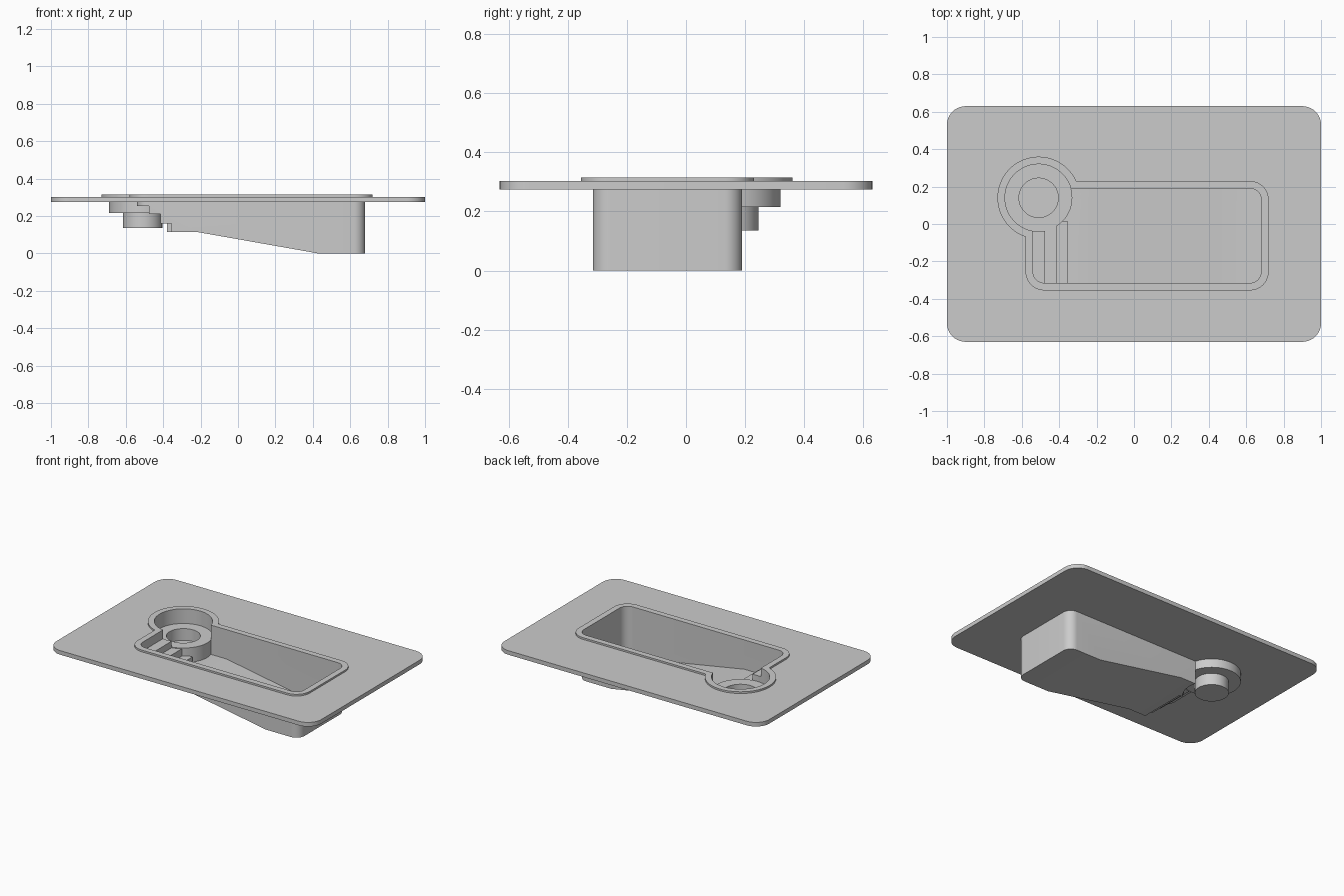
import bpy, bmesh
from math import cos, sin, pi
from mathutils import Vector

cube = bpy.data.objects.get("Cube")
if cube:
    bpy.data.objects.remove(cube, do_unlink=True)

grey = bpy.data.materials.new("light grey")
grey.use_nodes = True
grey.diffuse_color = (0.6, 0.6, 0.6, 1)
grey.node_tree.nodes["Principled BSDF"].inputs["Base Color"].default_value = (0.6, 0.6, 0.6, 1)

DECK_LOW, DECK_TOP, RIM_TOP = 0.275, 0.303, 0.315
SEAT, WELL = 0.215, 0.135
SPA = (-0.51, 0.14)
POOL = (-0.54, 0.68, -0.315, 0.19)


def prism(name, points, direction):
    """Extrude a closed outline along a direction."""
    bm = bmesh.new()
    face = bm.faces.new([bm.verts.new(p) for p in points])
    geo = bmesh.ops.extrude_face_region(bm, geom=[face])["geom"]
    bmesh.ops.translate(bm, vec=Vector(direction),
                        verts=[g for g in geo if isinstance(g, bmesh.types.BMVert)])
    bmesh.ops.recalc_face_normals(bm, faces=bm.faces)
    mesh = bpy.data.meshes.new(name)
    bm.to_mesh(mesh)
    bm.free()
    mesh.materials.append(grey)
    ob = bpy.data.objects.new(name, mesh)
    bpy.context.collection.objects.link(ob)
    return ob


def slab(name, box, radius, low, high):
    """Rounded rectangular slab."""
    x0, x1, y0, y1 = box
    corners = [(x1 - radius, y1 - radius), (x0 + radius, y1 - radius),
               (x0 + radius, y0 + radius), (x1 - radius, y0 + radius)]
    pts = []
    for q, (cx, cy) in enumerate(corners):
        for i in range(11):
            a = (q + i / 10) * pi / 2
            pts.append((cx + radius * cos(a), cy + radius * sin(a), low))
    return prism(name, pts, (0, 0, high - low))


def disc(name, radius, low, high):
    """Upright cylinder centred on the spa."""
    pts = [(SPA[0] + radius * cos(2 * pi * i / 72),
            SPA[1] + radius * sin(2 * pi * i / 72), low) for i in range(72)]
    return prism(name, pts, (0, 0, high - low))


def combine(ob, tool, operation):
    """Apply a boolean and discard the tool."""
    mod = ob.modifiers.new(operation, "BOOLEAN")
    mod.operation, mod.object, mod.solver = operation, tool, "EXACT"
    bpy.context.view_layer.objects.active = ob
    bpy.ops.object.modifier_apply(modifier=mod.name)
    bpy.data.objects.remove(tool, do_unlink=True)
    return ob


def keyhole(name, grow, low, high):
    """Pool outline joined with the round spa outline."""
    x0, x1, y0, y1 = POOL
    pool = slab(name, (x0 - grow, x1 + grow, y0 - grow, y1 + grow), 0.06 + grow, low, high)
    return combine(pool, disc("spa_outline", 0.18 + grow, low, high), "UNION")


# Deck and raised coping, both open over the water
deck = slab("deck", (-1, 1, -0.63, 0.63), 0.1, DECK_LOW, DECK_TOP)
combine(deck, keyhole("opening", 0, 0.2, 0.4), "DIFFERENCE")
coping = keyhole("coping", 0.04, DECK_TOP, RIM_TOP)
combine(coping, keyhole("opening", 0, 0.2, 0.4), "DIFFERENCE")

# Pool basin: steps, shallow shelf, slope and deep end
profile = [(-0.7, 0.4), (-0.7, 0.255), (-0.475, 0.255), (-0.475, 0.21), (-0.415, 0.21),
           (-0.415, 0.16), (-0.355, 0.16), (-0.355, 0.115), (-0.22, 0.115),
           (0.43, 0), (0.8, 0), (0.8, 0.4)]
basin = slab("basin", POOL, 0.06, -0.1, DECK_LOW)
combine(basin, prism("floor_line", [(x, -0.5, z) for x, z in profile], (0, 1, 0)), "INTERSECT")

# Short end of the lowest step beside the spa
notch = prism("step_end", [(-0.4, 0.015, 0.115), (-0.33, 0.015, 0.115),
                           (-0.33, 0.1, 0.115), (-0.4, 0.1, 0.115)], (0, 0, 0.1))
combine(basin, notch, "UNION")

# Spa seat and foot well
combine(basin, disc("spa_wall", 0.18, -0.2, SEAT), "DIFFERENCE")
combine(basin, disc("spa_seat", 0.18, SEAT, DECK_LOW), "UNION")
combine(basin, disc("spa_well", 0.105, WELL, DECK_LOW), "UNION")

# Open the top of the basin so it is a thin shell
bm = bmesh.new()
bm.from_mesh(basin.data)
lid = [f for f in bm.faces if f.normal.z > 0.9 and f.calc_center_median().z > DECK_LOW - 0.001]
bmesh.ops.delete(bm, geom=lid, context="FACES")
bm.to_mesh(basin.data)
bm.free()

for ob in (deck, coping, basin):
    bpy.ops.object.select_all(action="DESELECT")
    ob.select_set(True)
    bpy.context.view_layer.objects.active = ob
    bpy.ops.object.shade_smooth_by_angle(angle=pi / 6)
